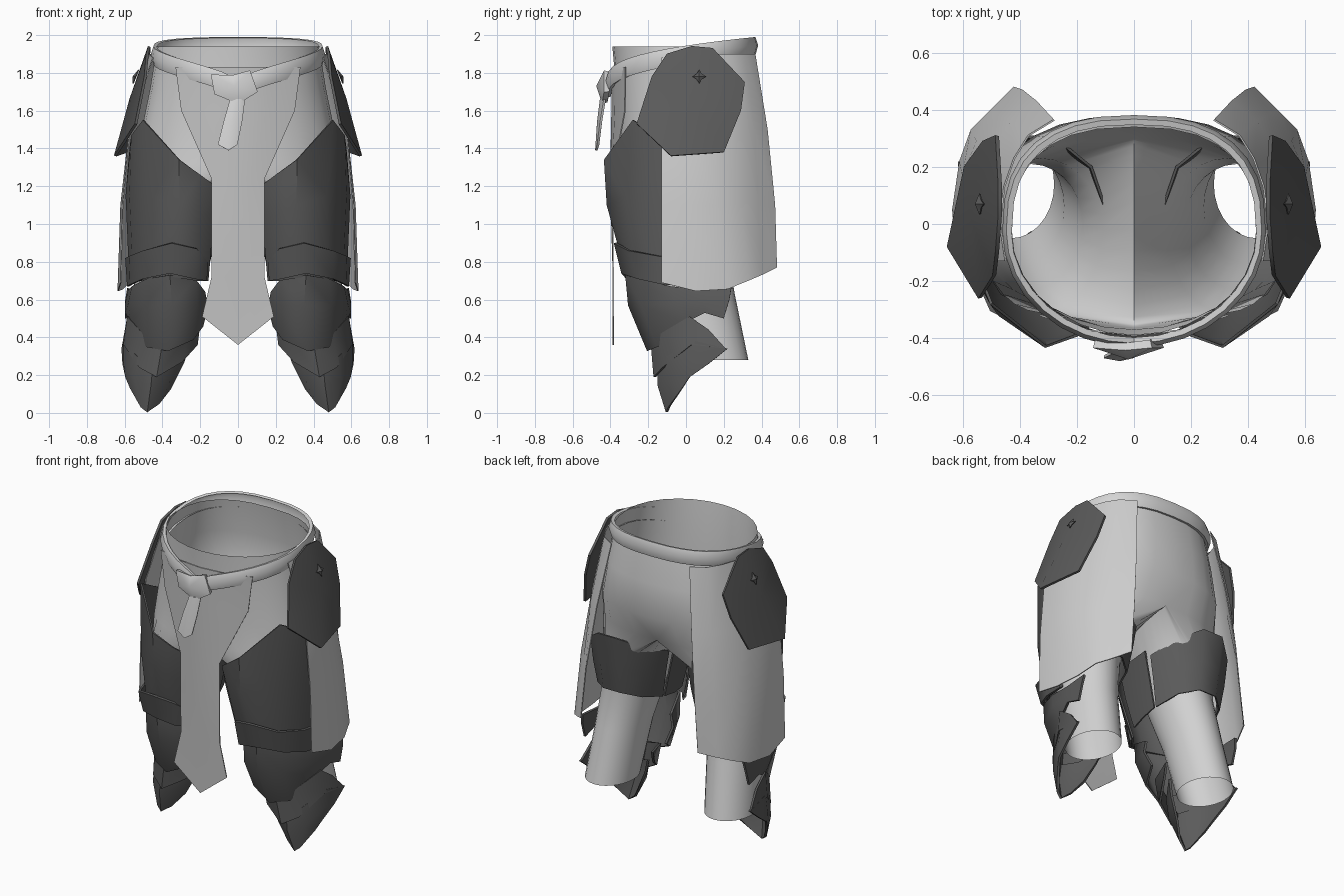
import bpy, math

def material(name, v):
    m = bpy.data.materials.new(name)
    m.diffuse_color = (v, v, v, 1)
    return m

CLOTH = material("light grey cloth", 0.61)
TROUSER = material("pale trouser cloth", 0.64)
TABARD = material("mid grey cloth", 0.54)
LEATHER = material("pale belt leather", 0.66)
ARMOUR = material("dark armour", 0.105)

def build(name, verts, faces, mat, mirror=False, thick=0.0):
    me = bpy.data.meshes.new(name)
    me.from_pydata(verts, [], faces)
    me.materials.append(mat)
    ob = bpy.data.objects.new(name, me)
    bpy.context.collection.objects.link(ob)
    if mirror:
        mod = ob.modifiers.new("Mirror", 'MIRROR')
        mod.merge_threshold = 0.0005
    if thick:
        mod = ob.modifiers.new("Solidify", 'SOLIDIFY')
        mod.thickness = thick
        mod.offset = 0
    return ob

def grid(name, rows, mat, closed=False, **kw):
    """Skin a list of equally long point rows, top row first."""
    n = len(rows[0])
    verts = [p for r in rows for p in r]
    faces = []
    for i in range(len(rows) - 1):
        for j in range(n if closed else n - 1):
            k = (j + 1) % n
            f = (i * n + j, (i + 1) * n + j, (i + 1) * n + k, i * n + k)
            if any(abs(verts[v][0]) > 1e-4 for v in f):
                faces.append(f)
    return build(name, verts, faces, mat, **kw)

def fan(name, outline, centre, mat, **kw):
    n = len(outline)
    faces = [(i, (i + 1) % n, n) for i in range(n)]
    return build(name, outline + [centre], faces, mat, **kw)

def squarish(a, back):
    """Unit circle point, squared off a little at the back half."""
    c, s = math.cos(a), math.sin(a)
    p = 0.8 if back and s > 0 else 1.0
    return math.copysign(abs(c) ** p, c), math.copysign(abs(s) ** p, s)

# Trousers: one half lofted from waist to hem, clamped to the middle plane
# ring = height, centre x, centre y, half width, front depth, back depth
rings = [(1.94, 0, -.02, .43, .37, .36), (1.72, 0, -.01, .465, .36, .385),
         (1.5, 0, -.01, .51, .355, .39), (1.32, 0, -.02, .54, .34, .32),
         (1.12, .325, -.02, .215, .29, .25), (.9, .36, 0, .18, .23, .21),
         (.62, .40, .06, .155, .20, .20), (.28, .43, .14, .15, .19, .19)]
N = 28
rows = []
for z, cx, cy, rx, rf, rb in rings:
    ring = []
    for i in range(N):
        c, s = squarish(2 * math.pi * i / N, cx == 0)
        x = cx + rx * c
        ring.append((x if x > 1e-3 else 0.0, cy + (rb if s > 0 else rf) * s, z))
    rows.append(ring)
grid("trousers", rows, TROUSER, closed=True, mirror=True)

# Front tabard: widths, heights and depths from the waist to the point
rows = []
for w, z, y, drop, tip in [(.33, 1.83, -.39, .07, 0), (.30, 1.6, -.392, .07, 0),
                           (.14, 1.24, -.40, .01, 0), (.14, .72, -.385, 0, 0),
                           (.19, .51, -.385, 0, .15)]:
    rows.append([(w * u, y + drop * u * u, z - tip * (1 - abs(u)))
                 for u in (-1, -.5, 0, .5, 1)])
grid("front_tabard", rows, TABARD, thick=.006)

# Side skirts
grid("side_skirt", [
    [(.45, -.13, 1.88), (.47, 0, 1.9), (.455, .13, 1.9), (.42, .23, 1.9), (.37, .31, 1.9), (.28, .365, 1.9)],
    [(.575, -.13, 1.5), (.575, 0, 1.5), (.545, .14, 1.5), (.50, .25, 1.5), (.43, .36, 1.5), (.34, .43, 1.5)],
    [(.61, -.13, 1.1), (.62, .02, 1.1), (.60, .17, 1.1), (.55, .29, 1.1), (.47, .38, 1.1), (.39, .47, 1.1)],
    [(.62, -.13, .69), (.635, .05, .645), (.61, .22, .655), (.57, .33, .70), (.50, .4, .73), (.42, .48, .77)],
], CLOTH, mirror=True, thick=.006)

# Hip plates with a small boss
fan("hip_plate", [(.49, -.18, 1.78), (.48, -.10, 1.90), (.47, .03, 1.94), (.47, .14, 1.93),
                  (.48, .31, 1.75), (.525, .29, 1.60), (.59, .20, 1.38), (.65, -.08, 1.36),
                  (.54, -.26, 1.53)], (.568, .03, 1.66), ARMOUR, mirror=True, thick=.014)
fan("hip_boss", [(.54 - .4 * r * math.sin(a), .07 + r * math.cos(a), 1.78 + r * math.sin(a))
                 for a, r in ((k * math.pi / 4, .036 if k % 2 == 0 else .018) for k in range(8))],
    (.555, .07, 1.78), ARMOUR, mirror=True, thick=.006)

# Thigh plates
grid("thigh_plate", [
    [(.12, -.33, 1.20), (.20, -.39, 1.26), (.31, -.43, 1.34), (.50, -.28, 1.55), (.56, -.13, 1.47), (.57, 0, 1.4)],
    [(.13, -.30, 1.05), (.20, -.37, 1.05), (.31, -.415, 1.1), (.47, -.32, 1.15), (.57, -.15, 1.15), (.59, 0, 1.15)],
    [(.16, -.20, .70), (.22, -.28, .70), (.34, -.31, .72), (.47, -.25, .71), (.55, -.12, .69), (.57, .02, .68)],
], ARMOUR, mirror=True, thick=.01)

# Flared band above the knee
grid("thigh_band", [
    [(.165, -.25, .80), (.22, -.34, .87), (.35, -.375, .90), (.50, -.30, .86), (.57, -.14, .83), (.59, 0, .82)],
    [(.17, -.23, .70), (.23, -.31, .71), (.36, -.335, .74), (.50, -.25, .71), (.565, -.12, .68), (.58, .02, .67)],
], ARMOUR, mirror=True, thick=.015)

# Back thigh plates: a wide one around the back and a narrow one inside
grid("back_thigh_plate", [
    [(.095, .04, 1.13), (.15, .20, 1.19), (.28, .305, 1.26), (.42, .305, 1.26), (.53, .22, 1.18), (.57, .12, 1.13)],
    [(.125, .03, .99), (.175, .19, 1.01), (.29, .275, 1.06), (.42, .275, 1.06), (.53, .19, 1.01), (.565, .10, .99)],
    [(.155, .02, .81), (.20, .17, .85), (.30, .245, .88), (.42, .245, .88), (.52, .16, .86), (.555, .08, .85)],
], ARMOUR, mirror=True, thick=.01)
grid("inner_thigh_plate", [
    [(.13, -.27, 1.14), (.085, -.13, 1.16), (.07, .02, 1.16)],
    [(.15, -.25, .98), (.115, -.11, .99), (.11, .015, .99)],
    [(.18, -.21, .78), (.155, -.10, .79), (.15, .01, .81)],
], ARMOUR, mirror=True, thick=.01)

# Knee guards with side wings
grid("knee_guard", [
    [(.18, -.10, .64), (.23, -.26, .71), (.36, -.315, .73), (.48, -.25, .71), (.555, -.08, .67), (.575, .08, .65), (.58, .24, .66)],
    [(.165, -.10, .56), (.22, -.24, .57), (.35, -.30, .57), (.49, -.23, .57), (.575, -.05, .58), (.59, .10, .58), (.59, .23, .60)],
    [(.19, -.06, .46), (.24, -.17, .39), (.37, -.20, .33), (.48, -.15, .35), (.56, 0, .48), (.59, .10, .53), (.59, .20, .50)],
], ARMOUR, mirror=True, thick=.014)

# Shin guards, upper and lower
grid("upper_shin_guard", [
    [(.21, .05, .44), (.27, -.12, .42), (.40, -.18, .37), (.50, -.13, .42), (.58, .02, .51), (.59, .12, .44)],
    [(.22, .02, .36), (.30, -.12, .27), (.43, -.165, .19), (.52, -.12, .24), (.60, .03, .36), (.61, .21, .34)],
], ARMOUR, mirror=True, thick=.014)
grid("lower_shin_guard", [
    [(.26, .02, .36), (.34, -.10, .30), (.45, -.14, .26), (.53, -.10, .30), (.60, .05, .38), (.61, .22, .34)],
    [(.29, 0, .27), (.36, -.10, .18), (.46, -.145, .15), (.54, -.09, .17), (.60, .03, .27), (.605, .12, .26)],
    [(.36, -.03, .13), (.42, -.08, .05), (.48, -.10, .005), (.51, -.09, .03), (.565, -.02, .13), (.59, .02, .19)],
], ARMOUR, mirror=True, thick=.014)

# Belt: tilted flat ring dipping to a V at the front
rows = []
for i in range(33):
    c, s = squarish(2 * math.pi * i / 32 - math.pi / 2, True)
    z = 1.72 + .225 * ((s + 1) / 2) ** .36
    rows.append([((.44 + d) * c, -.025 + (.385 + d) * s, z + h)
                 for d, h in ((-.012, -.045), (.008, -.05), (.022, 0), (.008, .045), (-.012, .04))])
grid("belt", rows, LEATHER)

# Belt knot and hanging strap end
fan("belt_knot", [(-.14, -.42, 1.79), (-.03, -.43, 1.78), (.06, -.42, 1.81), (.10, -.42, 1.70),
                  (0, -.43, 1.64), (-.12, -.42, 1.69)], (-.02, -.46, 1.73), LEATHER, thick=.03)
grid("belt_strap", [
    [(-.04, -.43, 1.66), (0, -.45, 1.66), (.035, -.43, 1.66)],
    [(-.075, -.45, 1.54), (-.03, -.465, 1.54), (.02, -.45, 1.54)],
    [(-.105, -.465, 1.42), (-.05, -.475, 1.39), (-.005, -.465, 1.42)],
], LEATHER, thick=.012)

# Apply modifiers and smooth gentle angles
bpy.ops.object.select_all(action='SELECT')
bpy.context.view_layer.objects.active = bpy.data.objects["trousers"]
bpy.ops.object.convert(target='MESH')
bpy.ops.object.shade_smooth_by_angle(angle=math.radians(50))
